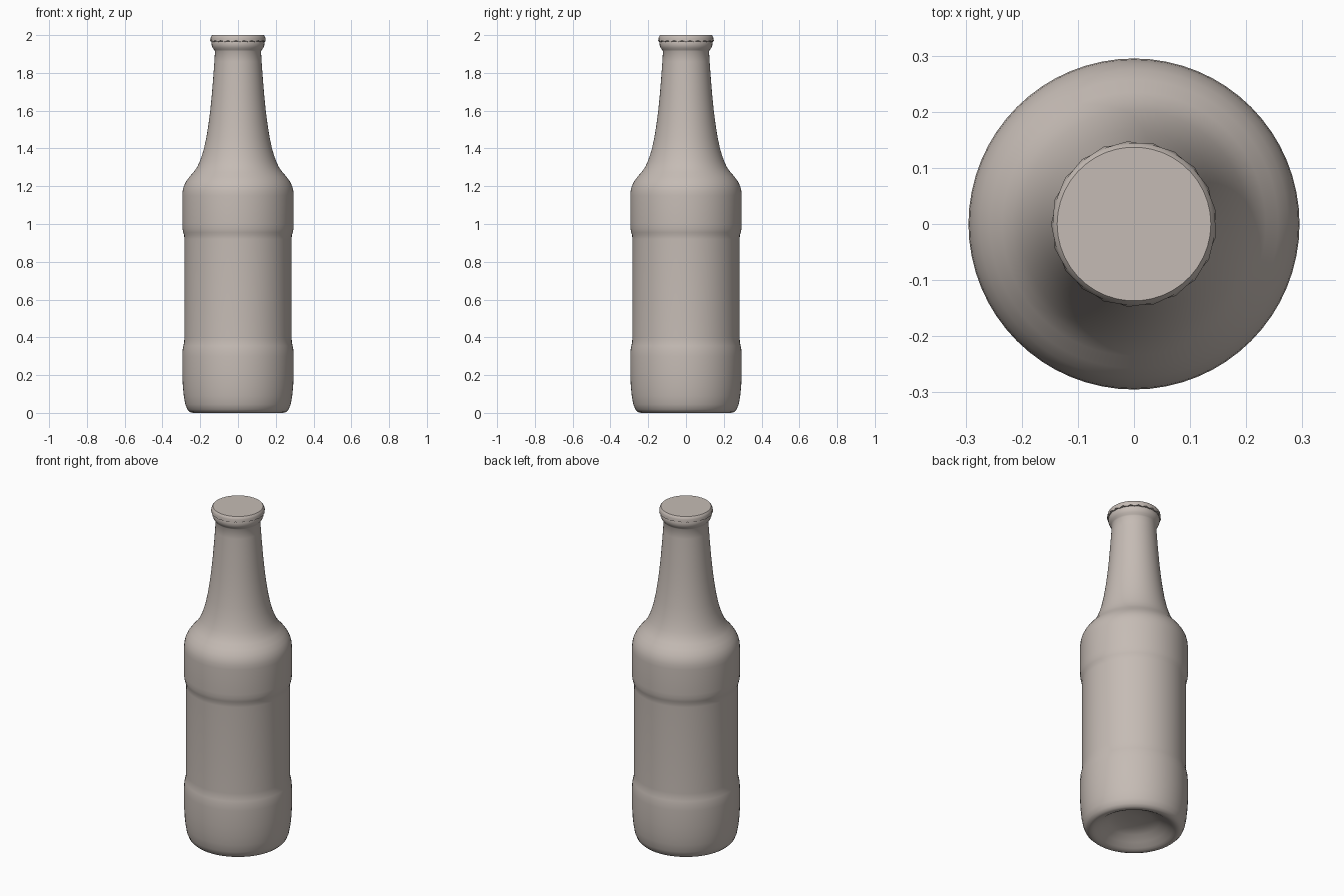
import bpy, math

if "Cube" in bpy.data.objects:
    bpy.data.objects.remove(bpy.data.objects["Cube"])

mat = bpy.data.materials.new("warm grey")
mat.diffuse_color = (0.56, 0.50, 0.46, 1)
mat.use_nodes = True
mat.node_tree.nodes["Principled BSDF"].inputs["Base Color"].default_value = mat.diffuse_color


def lathe(name, profile, sides, wave=None, angle=40):
    """Spin (radius, z) points around z; wave(ring, side) gives (dr, dz)."""
    verts, faces = [], []
    for k, (r, z) in enumerate(profile):
        for i in range(sides):
            a = 2 * math.pi * i / sides
            dr, dz = wave(k, i) if wave else (0, 0)
            verts.append(((r + dr) * math.cos(a), (r + dr) * math.sin(a), z + dz))
    for k in range(len(profile) - 1):
        for i in range(sides):
            j = (i + 1) % sides
            b, t = k * sides, (k + 1) * sides
            faces.append((b + i, b + j, t + j, t + i))
    last = (len(profile) - 1) * sides
    faces.append(tuple(reversed(range(sides))))
    faces.append(tuple(range(last, last + sides)))
    mesh = bpy.data.meshes.new(name)
    mesh.from_pydata(verts, [], faces)
    mesh.materials.append(mat)
    ob = bpy.data.objects.new(name, mesh)
    bpy.context.collection.objects.link(ob)
    bpy.ops.object.select_all(action='DESELECT')
    ob.select_set(True)
    bpy.context.view_layer.objects.active = ob
    bpy.ops.object.shade_smooth_by_angle(angle=math.radians(angle))
    return ob


# Bottle: base dent, lower band, recessed label area, shoulder, neck, lip
bottle = [
    (0.03, 0.075), (0.10, 0.07), (0.14, 0.055), (0.18, 0.03), (0.21, 0.01),
    (0.225, 0.003), (0.24, 0.0), (0.255, 0.005), (0.268, 0.018), (0.279, 0.045),
    (0.287, 0.09), (0.292, 0.14), (0.295, 0.20), (0.295, 0.30), (0.293, 0.335),
    (0.289, 0.355), (0.285, 0.375), (0.284, 0.40),
    (0.284, 0.92), (0.285, 0.94), (0.290, 0.955), (0.294, 0.975), (0.295, 1.0),
    (0.295, 1.15), (0.293, 1.175), (0.287, 1.20), (0.275, 1.225), (0.257, 1.25),
    (0.235, 1.275), (0.217, 1.30), (0.203, 1.33), (0.192, 1.36), (0.180, 1.40),
    (0.167, 1.46), (0.156, 1.53), (0.147, 1.60), (0.138, 1.69), (0.130, 1.79),
    (0.125, 1.86), (0.122, 1.915), (0.126, 1.922), (0.134, 1.932), (0.139, 1.945),
    (0.140, 1.96), (0.136, 1.975),
]
lathe("bottle", bottle, 64)


# Crown cap: crimped skirt with a flat top
def crimp(k, i):
    if k > 1:
        return (0, 0)
    s = 1 if i % 2 else -1
    return (0.002 * s, 0.003 * s)


lathe("cap", [(0.139, 1.967), (0.146, 1.968), (0.145, 1.985), (0.143, 1.992), (0.137, 2.0)],
      42, crimp, 30)
